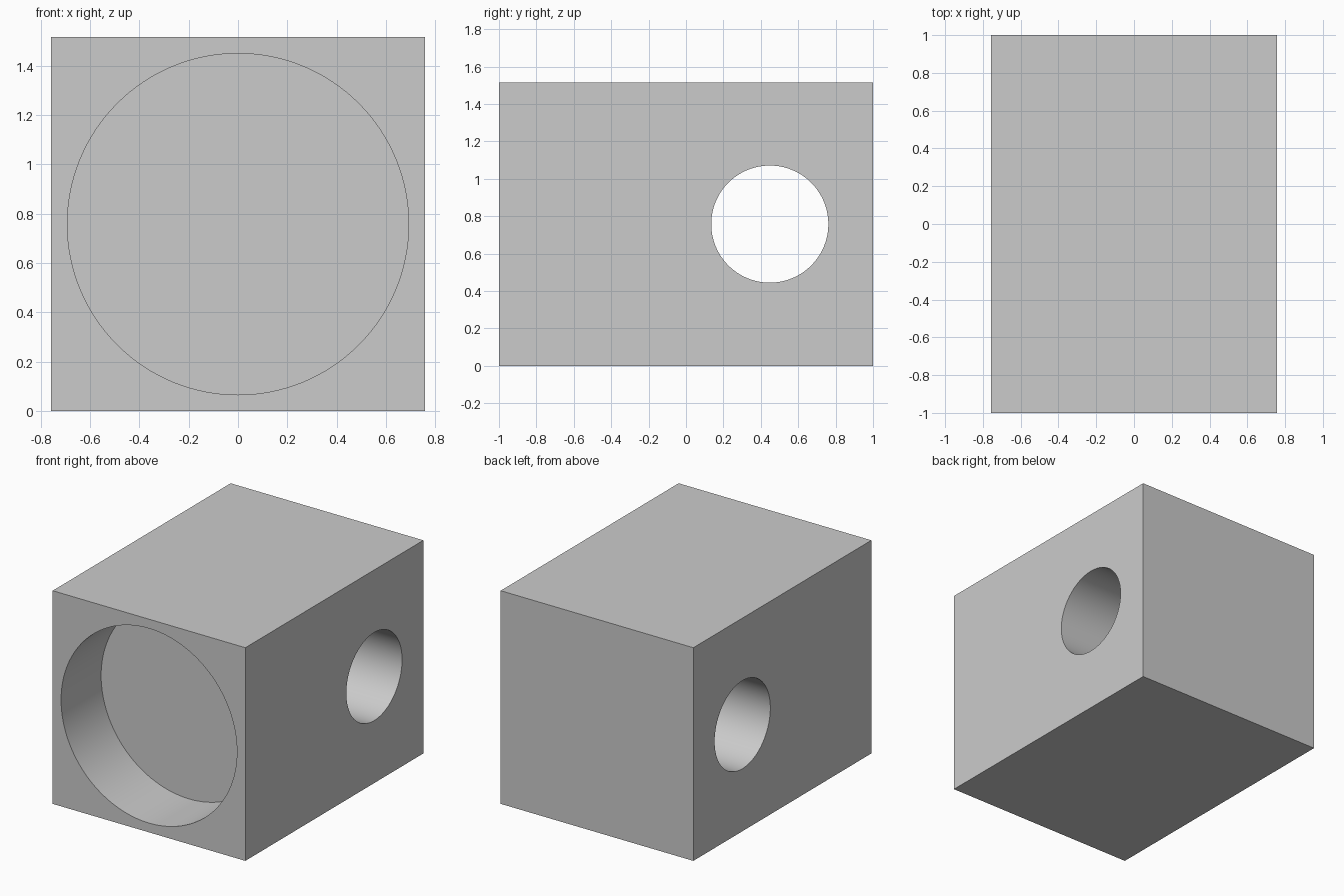
import bpy
import math
from mathutils import Vector

cube = bpy.data.objects.get("Cube")
if cube:
    bpy.data.objects.remove(cube, do_unlink=True)

SIDE, LENGTH = 1.516, 2.0
MID = SIDE / 2
RECESS_RADIUS, RECESS_DEPTH = 0.692, 0.45
BORE_RADIUS, BORE_Y = 0.313, 0.448

# Single grey material
grey = bpy.data.materials.new("plain grey")
grey.use_nodes = True
colour = (0.6, 0.6, 0.6, 1)
grey.diffuse_color = colour
grey.node_tree.nodes["Principled BSDF"].inputs["Base Color"].default_value = colour

# Rectangular block
bpy.ops.mesh.primitive_cube_add(size=1, location=(0, 0, MID))
block = bpy.context.object
block.name = "block"
block.scale = (SIDE, LENGTH, SIDE)
bpy.ops.object.transform_apply(location=True, rotation=False, scale=True)
block.data.materials.append(grey)


def drill(name, radius, start, end):
    """Cut a round hole between two points."""
    start, end = Vector(start), Vector(end)
    axis = end - start
    bpy.ops.mesh.primitive_cylinder_add(
        vertices=128, radius=radius, depth=axis.length,
        location=(start + end) / 2,
        rotation=axis.to_track_quat("Z", "Y").to_euler())
    cutter = bpy.context.object
    cutter.name = name
    cutter.hide_render = True
    cutter.data.materials.append(grey)
    bpy.context.view_layer.objects.active = block
    cut = block.modifiers.new(name, "BOOLEAN")
    cut.operation = "DIFFERENCE"
    cut.solver = "EXACT"
    cut.object = cutter
    bpy.ops.object.modifier_apply(modifier=name)
    bpy.data.objects.remove(cutter, do_unlink=True)


# Wide blind recess in the front, and a bore right across the body
front = -LENGTH / 2
drill("front_recess", RECESS_RADIUS, (0, front - 0.2, MID), (0, front + RECESS_DEPTH, MID))
drill("cross_bore", BORE_RADIUS, (-1, BORE_Y, MID), (1, BORE_Y, MID))

# Smooth hole walls, sharp edges
bpy.ops.object.select_all(action="DESELECT")
block.select_set(True)
bpy.context.view_layer.objects.active = block
bpy.ops.object.shade_smooth_by_angle(angle=math.radians(30))
